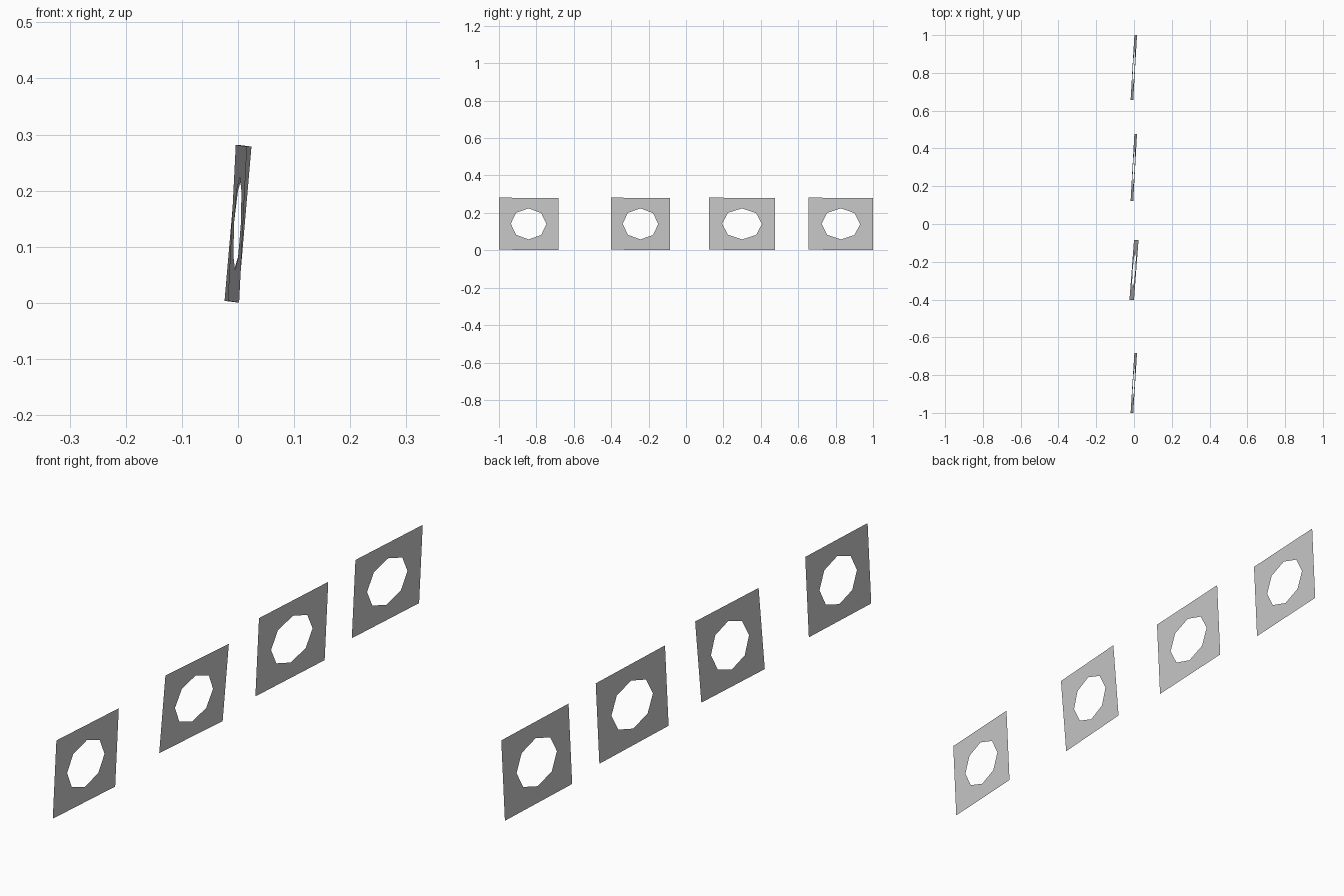
import bpy, bmesh, math

if "Cube" in bpy.data.objects:
    bpy.data.objects.remove(bpy.data.objects["Cube"])

Z_MID, HALF_H, HOLE_H = 0.141, 0.139, 0.083


def make_plate(name, y0, y1, x_mid, run, lean):
    """Thin sheet with an octagonal hole, slightly turned and leaning."""
    yc, hw = (y0 + y1) / 2, (y1 - y0) / 2
    bm = bmesh.new()

    def vert(u, w, height):
        # u is across the plate (-1..1), w is the height fraction
        x = x_mid + u * run + w * lean
        return bm.verts.new((x, yc + u * hw, Z_MID + w * height - 0.0015 * u))

    outer, inner = [], []
    for i in range(8):
        a = i * math.pi / 4
        c, s = math.cos(a), math.sin(a)
        m = max(abs(c), abs(s))
        outer.append(vert(c / m, s / m, HALF_H))
        inner.append(vert(c * 0.6, s * HOLE_H / HALF_H, HALF_H))
    for i in range(8):
        j = (i + 1) % 8
        bm.faces.new((outer[i], outer[j], inner[j], inner[i]))
    mesh = bpy.data.meshes.new(name)
    bm.to_mesh(mesh)
    bm.free()
    obj = bpy.data.objects.new(name, mesh)
    bpy.context.collection.objects.link(obj)


# Row of four perforated plates: y range, centre x, half turn, half lean
plates = [
    (-1.0, -0.683, -0.001, 0.010, 0.007),
    (-0.402, -0.085, 0.0, 0.012, 0.012),
    (0.122, 0.477, -0.001, 0.010, 0.007),
    (0.656, 1.0, -0.001, 0.010, 0.007),
]
for n, p in enumerate(plates, 1):
    make_plate(f"perforated_plate_{n}", *p)
